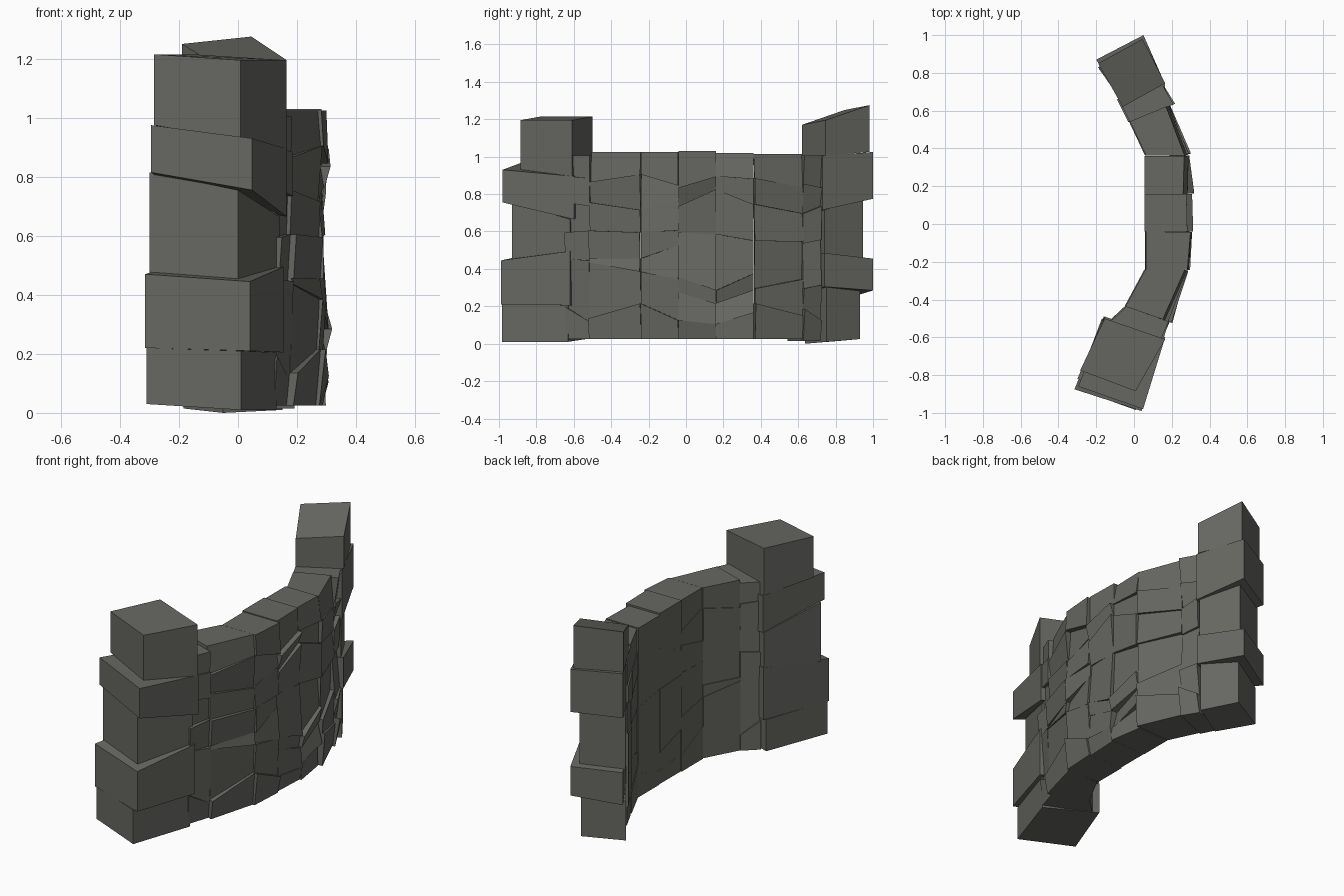
import bpy, bmesh, random
from mathutils import Vector

if "Cube" in bpy.data.objects:
    bpy.data.objects.remove(bpy.data.objects["Cube"])

random.seed(4)
stone = bpy.data.materials.new("grey stone")
stone.diffuse_color = (0.135, 0.137, 0.122, 1)
stone.use_nodes = True
stone.node_tree.nodes["Principled BSDF"].inputs["Base Color"].default_value = stone.diffuse_color


def add_block(bm, low, high):
    """Six-sided stone from four bottom and four top points (anticlockwise)."""
    a = [bm.verts.new(p) for p in low]
    b = [bm.verts.new(p) for p in high]
    bm.faces.new(a[::-1])
    bm.faces.new(b)
    for i in range(4):
        j = (i + 1) % 4
        bm.faces.new((a[i], a[j], b[j], b[i]))


def finish(bm, name):
    bmesh.ops.recalc_face_normals(bm, faces=bm.faces)
    me = bpy.data.meshes.new(name)
    bm.to_mesh(me)
    bm.free()
    me.materials.append(stone)
    ob = bpy.data.objects.new(name, me)
    bpy.context.collection.objects.link(ob)


def pillar(name, plans, joints):
    """Stack of stones: one plan per stone, one tilted joint between each."""
    bm = bmesh.new()
    for k, plan in enumerate(plans):
        zs = []
        for z0, z1, z2 in (joints[k], joints[k + 1]):
            zs.append((z0, z1, z2, z0 + z2 - z1))
        add_block(bm, *[[(x, y, z) for (x, y), z in zip(plan, q)] for q in zs])
    finish(bm, name)


# Front pillar: corners front left, front right, back right, back left
pillar("front_pillar", [
    [(-.31, -.87), (.01, -.985), (.13, -.63), (-.17, -.50)],
    [(-.315, -.875), (.04, -.99), (.155, -.62), (-.16, -.49)],
    [(-.30, -.82), (.0, -.93), (.14, -.62), (-.16, -.495)],
    [(-.295, -.86), (.048, -.98), (.165, -.60), (-.155, -.49)],
    [(-.285, -.775), (.008, -.885), (.165, -.61), (-.155, -.50)],
], [(.035, .015, .015), (.225, .215, .21), (.475, .45, .50),
    (.82, .76, .67), (.98, .935, .90), (1.22, 1.20, 1.20)])

# Back pillar: corners inner, right, far, left
pillar("back_pillar", [
    [(-.05, .635), (.15, .75), (.03, .93), (-.185, .82)],
    [(-.06, .64), (.165, .74), (.05, 1.0), (-.20, .87)],
    [(-.06, .64), (.15, .74), (.03, .945), (-.19, .83)],
    [(-.06, .64), (.165, .73), (.05, 1.0), (-.20, .87)],
    [(-.06, .62), (.165, .745), (.045, .98), (-.19, .85)],
], [(.005, .015, .03), (.27, .31, .29), (.47, .49, .46),
    (.70, .72, .78), (1.0, 1.01, 1.03), (1.175, 1.20, 1.28)])

# Curved wall: inner and outer plan points at each column edge
sections = [
    ((-.13, -.51), (.12, -.64)), ((-.05, -.435), (.165, -.51)),
    ((.055, -.24), (.265, -.24)), ((.055, -.04), (.28, -.04)),
    ((.055, .16), (.28, .16)), ((.055, .36), (.265, .36)),
    ((-.03, .54), (.165, .62)), ((-.09, .66), (.135, .72)),
]
# Joint heights for each column: (left, right)
columns = [
    [(.03, .03), (.20, .12), (.46, .45), (.60, .61), (.76, .74), (.90, .89), (1.01, 1.01)],
    [(.03, .03), (.14, .22), (.44, .39), (.46, .46), (.61, .60), (.76, .72), (.87, .91), (1.03, 1.03)],
    [(.03, .03), (.22, .13), (.39, .35), (.46, .53), (.60, .61), (.72, .77), (.91, .85), (1.03, 1.03)],
    [(.03, .03), (.13, .11), (.28, .22), (.36, .29), (.60, .59), (.74, .83), (.84, .90), (1.035, 1.035)],
    [(.03, .03), (.11, .17), (.22, .29), (.29, .38), (.59, .555), (.83, .75), (.90, .885), (1.025, 1.025)],
    [(.03, .03), (.22, .155), (.30, .35), (.555, .55), (.75, .70), (.89, .84), (1.02, 1.02)],
    [(.02, .02), (.19, .13), (.30, .32), (.54, .56), (.70, .74), (.86, .84), (1.01, 1.01)],
]
bm = bmesh.new()
for c, joints in enumerate(columns):
    (i0, o0), (i1, o1) = [[Vector(p) for p in s] for s in sections[c:c + 2]]
    along = (o1 - o0).normalized()
    out = Vector((along.y, -along.x))
    for (za, zb), (zc, zd) in zip(joints, joints[1:]):
        r = [random.uniform(-.004, .028) for _ in range(3)]
        r.append(r[0] + r[2] - r[1])
        back = out * random.uniform(0, .010)
        low = [i0 + back, o0 + out * r[0], o1 + out * r[1], i1 + back]
        high = [i0 + back, o0 + out * r[3], o1 + out * r[2], i1 + back]
        add_block(bm, [(*p, z) for p, z in zip(low, (za, za, zb, zb))],
                  [(*p, z) for p, z in zip(high, (zc, zc, zd, zd))])
finish(bm, "curved_wall")

# Stand the model on the ground
low = min(v.co.z for o in bpy.data.objects for v in o.data.vertices)
for o in bpy.data.objects:
    for v in o.data.vertices:
        v.co.z -= low
